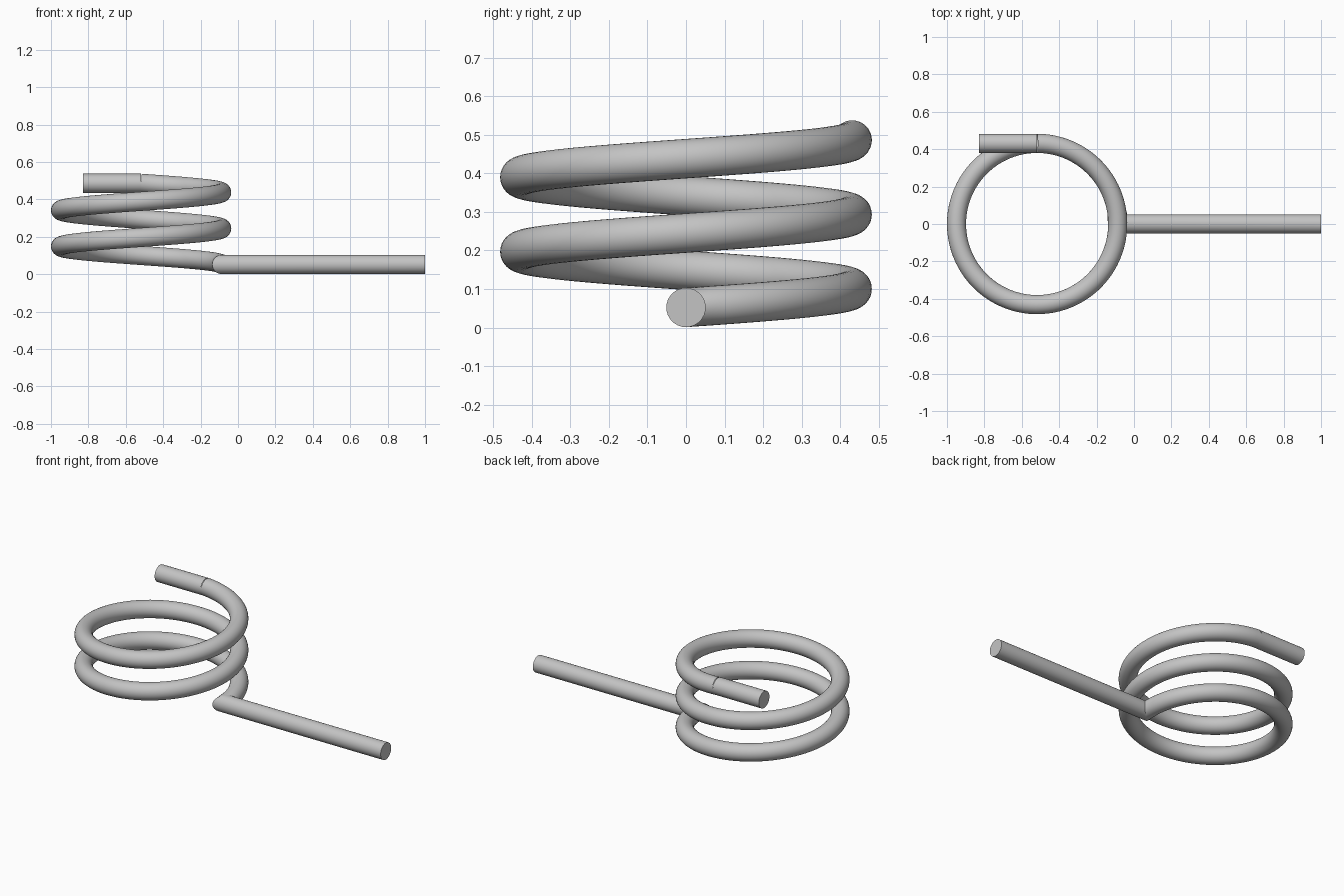
import bpy, bmesh, math
from mathutils import Vector

if "Cube" in bpy.data.objects:
    bpy.data.objects.remove(bpy.data.objects["Cube"])

SIDES = 32
R, r = 0.431, 0.051             # coil radius, wire radius
CX = -1 + R + r                 # coil axis
PITCH, TURNS, Z0 = 0.193, 2.25, 0.052

steel = bpy.data.materials.new("steel grey")
steel.diffuse_color = (0.55, 0.55, 0.55, 1)
steel.use_nodes = True
steel.node_tree.nodes["Principled BSDF"].inputs["Base Color"].default_value = steel.diffuse_color


def ring(center, side, up):
    """Circle of wire points spanned by two unit vectors."""
    return [center + r * (math.cos(a) * side + math.sin(a) * up)
            for a in (2 * math.pi * k / SIDES for k in range(SIDES))]


def tube(name, rings, cap_end):
    """Skin consecutive rings, closing the last one if asked."""
    bm = bmesh.new()
    loops = [[bm.verts.new(p) for p in pts] for pts in rings]
    for a, b in zip(loops, loops[1:]):
        for k in range(SIDES):
            j = (k + 1) % SIDES
            bm.faces.new((a[k], a[j], b[j], b[k]))
    if cap_end:
        bm.faces.new(loops[-1])
    bmesh.ops.recalc_face_normals(bm, faces=bm.faces)
    me = bpy.data.meshes.new(name)
    bm.to_mesh(me)
    bm.free()
    me.materials.append(steel)
    ob = bpy.data.objects.new(name, me)
    bpy.context.collection.objects.link(ob)
    bpy.ops.object.select_all(action='DESELECT')
    ob.select_set(True)
    bpy.context.view_layer.objects.active = ob
    bpy.ops.object.shade_smooth_by_angle(angle=math.radians(35))


def helix_ring(t):
    """Wire section at angle t, square to the helix."""
    radial = Vector((math.cos(t), math.sin(t), 0))
    slope = PITCH / (2 * math.pi)
    tangent = Vector((-R * math.sin(t), R * math.cos(t), slope)).normalized()
    center = Vector((CX, 0, Z0 + slope * t)) + R * radial
    return ring(center, radial, radial.cross(tangent))


X, Y, Z = Vector((1, 0, 0)), Vector((0, 1, 0)), Vector((0, 0, 1))

# Mitred corner shared by the coil and the long leg
corner = Vector((CX + R, 0, Z0))
mitre = [p + X * p.y for p in ring(corner, Y, Z)]

# Coil
t0, t1, n = math.radians(8), TURNS * 2 * math.pi, 200
coil = [helix_ring(t0 + (t1 - t0) * i / n) for i in range(n + 1)]
tube("coil", [mitre] + coil, False) if (coil[0][SIDES // 4].z > Z0) else \
    tube("coil", [[mitre[-k % SIDES] for k in range(SIDES)]] + coil, False)

# Long straight leg
tube("long_leg", [mitre, ring(Vector((1, 0, Z0)), Y, Z)], True)

# Short straight leg at the top
top = Vector((0, R, Z0 + PITCH * TURNS))
tube("short_leg", [ring(top + X * x, Y, Z) for x in (CX, -0.83)], True)
